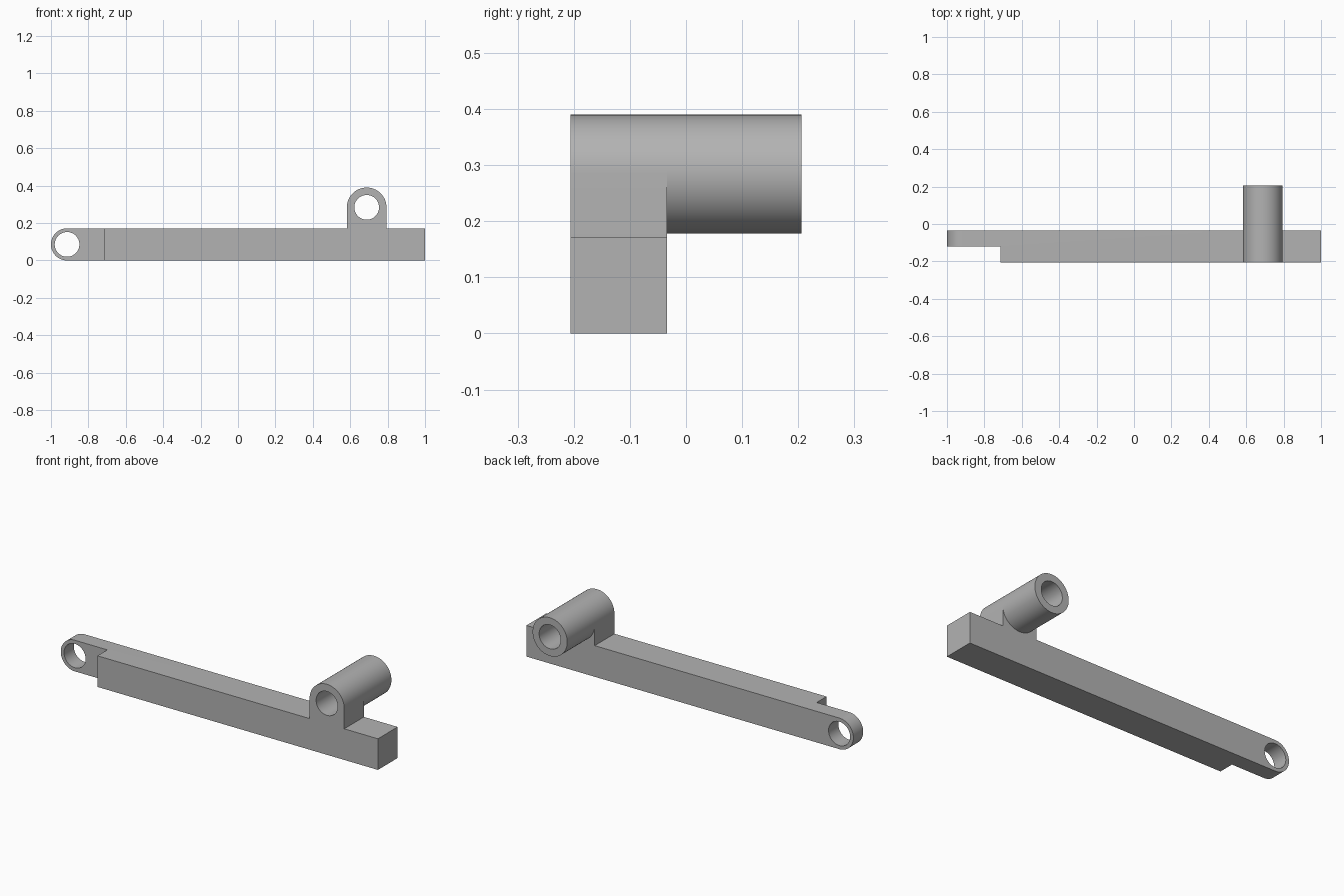
import bpy, bmesh
from math import cos, sin, pi

cube = bpy.data.objects.get("Cube")
if cube:
    bpy.data.objects.remove(cube, do_unlink=True)

FRONT, BACK = -0.206, -0.034          # depth of the bar
BAR_H = 0.172
TIP_X, TIP_R = -0.914, 0.086          # pivot eye at the end of the tongue
TUBE_X, TUBE_Z, TUBE_R = 0.688, 0.284, 0.106
HOLE_R = 0.066

grey = bpy.data.materials.new("plain grey")
grey.use_nodes = True
colour = (0.45, 0.45, 0.45, 1)
grey.diffuse_color = colour
grey.node_tree.nodes["Principled BSDF"].inputs["Base Color"].default_value = colour


def arc(cx, cz, r, start, end, steps):
    return [(cx + r * cos(start + (end - start) * i / steps),
             cz + r * sin(start + (end - start) * i / steps)) for i in range(steps + 1)]


def circle(cx, cz, r, steps=64):
    return arc(cx, cz, r, 0, 2 * pi, steps)[:-1]


def extrude_profile(name, loops, y0, y1):
    """Fill an outline with its holes in the xz plane and extrude along y."""
    bm = bmesh.new()
    for loop in loops:
        verts = [bm.verts.new((x, y0, z)) for x, z in loop]
        for a, b in zip(verts, verts[1:] + verts[:1]):
            bm.edges.new((a, b))
    bmesh.ops.triangle_fill(bm, edges=bm.edges[:], use_beauty=True)
    ext = bmesh.ops.extrude_face_region(bm, geom=bm.faces[:], use_keep_orig=True)
    moved = [v for v in ext["geom"] if isinstance(v, bmesh.types.BMVert)]
    bmesh.ops.translate(bm, verts=moved, vec=(0, y1 - y0, 0))
    bmesh.ops.recalc_face_normals(bm, faces=bm.faces[:])
    mesh = bpy.data.meshes.new(name)
    bm.to_mesh(mesh)
    bm.free()
    mesh.materials.append(grey)
    obj = bpy.data.objects.new(name, mesh)
    bpy.context.collection.objects.link(obj)
    return obj


def smooth(obj):
    bpy.ops.object.select_all(action="DESELECT")
    obj.select_set(True)
    bpy.context.view_layer.objects.active = obj
    bpy.ops.object.shade_smooth_by_angle(angle=pi / 6)


# Bar with the rounded tip and the upright bearing block, both bored through
outline = [(1, 0), (1, BAR_H), (TUBE_X + TUBE_R, BAR_H)]
outline += arc(TUBE_X, TUBE_Z, TUBE_R, 0, pi, 32)
outline += [(TUBE_X - TUBE_R, BAR_H)]
outline += arc(TIP_X, TIP_R, TIP_R, pi / 2, 3 * pi / 2, 32)
bore = circle(TUBE_X, TUBE_Z, HOLE_R)
bar = extrude_profile("lever_bar", [outline, bore, circle(TIP_X, TIP_R, HOLE_R)], FRONT, BACK)

# Step that thins the tip to a half-depth tongue
bpy.ops.mesh.primitive_cube_add(size=1, location=(-0.965, -0.22, BAR_H / 2))
cutter = bpy.context.object
cutter.name = "tongue_cutter"
cutter.scale = (0.5, 0.2, 0.5)
cutter.data.materials.append(grey)
cutter.hide_render = True
bpy.context.view_layer.update()
cut = bar.modifiers.new("tongue_step", "BOOLEAN")
cut.operation = "DIFFERENCE"
cut.solver = "EXACT"
cut.object = cutter
bpy.context.view_layer.objects.active = bar
bpy.ops.object.modifier_apply(modifier=cut.name)
bpy.data.objects.remove(cutter, do_unlink=True)
smooth(bar)

# Hollow bearing tube running out behind the block
tube = extrude_profile("bearing_tube", [circle(TUBE_X, TUBE_Z, TUBE_R), bore], BACK, -FRONT)
smooth(tube)
